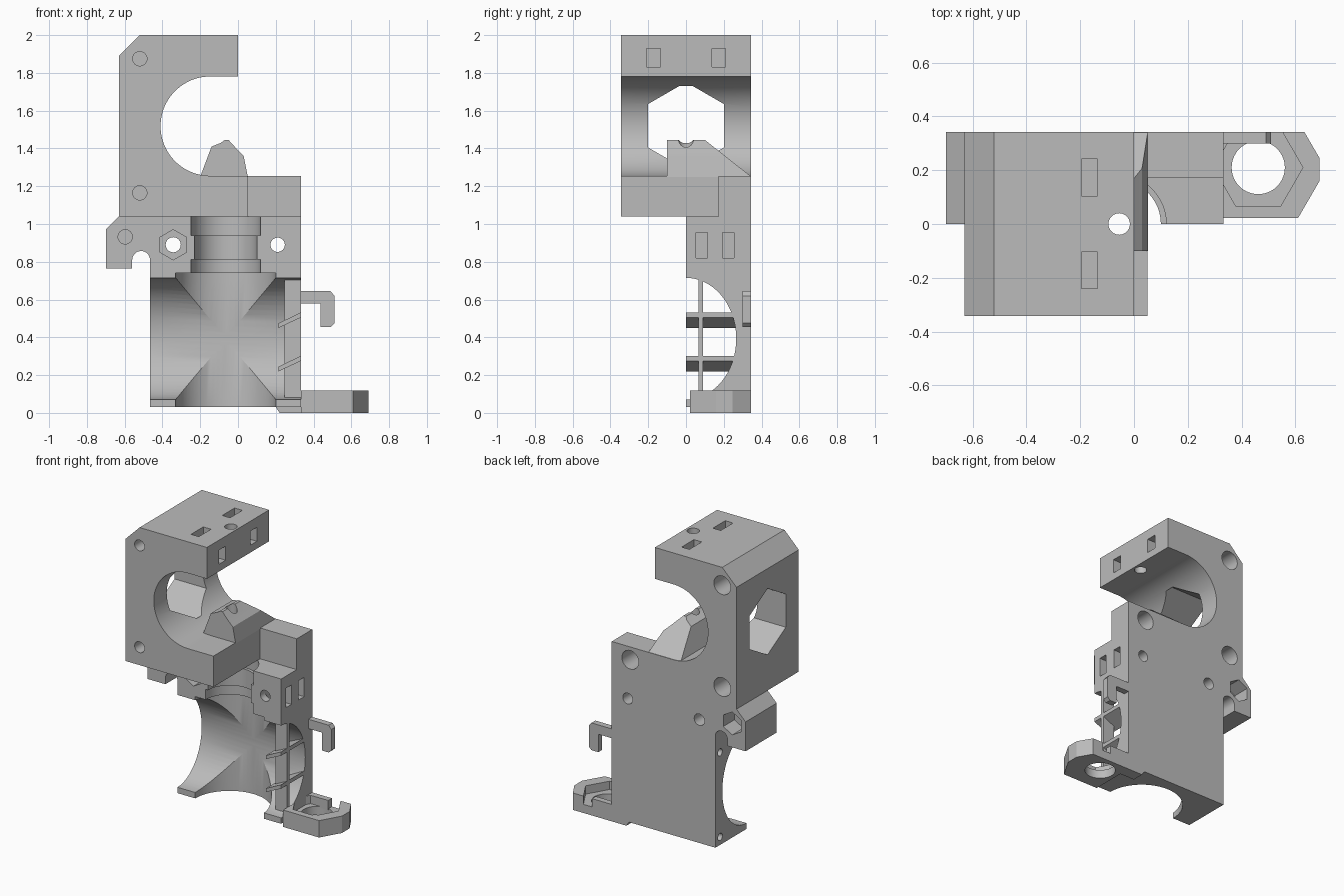
import bpy, bmesh, math
from mathutils import Vector

if "Cube" in bpy.data.objects:
    bpy.data.objects.remove(bpy.data.objects["Cube"])

grey = bpy.data.materials.new("plain grey")
grey.use_nodes = True
grey.diffuse_color = (0.5, 0.5, 0.5, 1)
grey.node_tree.nodes["Principled BSDF"].inputs["Base Color"].default_value = (0.5, 0.5, 0.5, 1)

# Maps (profile u, profile v, depth) to x, y, z for each extrusion axis
AXES = {"x": lambda u, v, d: (d, u, v),
        "y": lambda u, v, d: (u, d, v),
        "z": lambda u, v, d: (u, v, d)}


def prism(name, axis, profile, a, b):
    """Extrude a closed 2D profile along an axis from a to b."""
    bm = bmesh.new()
    place = AXES[axis]
    low = [bm.verts.new(place(u, v, a)) for u, v in profile]
    high = [bm.verts.new(place(u, v, b)) for u, v in profile]
    bm.faces.new(low)
    bm.faces.new(high)
    n = len(profile)
    for i in range(n):
        j = (i + 1) % n
        bm.faces.new((low[i], low[j], high[j], high[i]))
    bmesh.ops.recalc_face_normals(bm, faces=bm.faces)
    mesh = bpy.data.meshes.new(name)
    bm.to_mesh(mesh)
    bm.free()
    mesh.materials.append(grey)
    ob = bpy.data.objects.new(name, mesh)
    bpy.context.collection.objects.link(ob)
    return ob


def arc(cx, cy, rx, ry, start, end, n):
    angles = [math.radians(start + (end - start) * i / n) for i in range(n + 1)]
    return [(cx + rx * math.cos(t), cy + ry * math.sin(t)) for t in angles]


def ring(cx, cy, r, n=32, turn=0):
    return arc(cx, cy, r, r, turn, turn + 360, n)[:-1]


def rect(u0, u1, v0, v1):
    return [(u0, v0), (u1, v0), (u1, v1), (u0, v1)]


def combine(target, tool, operation):
    mod = target.modifiers.new("shape", "BOOLEAN")
    mod.operation = operation
    mod.solver = "EXACT"
    mod.object = tool
    bpy.context.view_layer.update()
    evaluated = target.evaluated_get(bpy.context.evaluated_depsgraph_get())
    mesh = bpy.data.meshes.new_from_object(evaluated)
    target.modifiers.clear()
    target.data = mesh
    bpy.data.objects.remove(tool)


def add(target, *args):
    combine(target, prism("piece", *args), "UNION")


def cut(target, *args):
    combine(target, prism("cutter", *args), "DIFFERENCE")


# Motor tower with its open round bore
body = prism("extruder_body", "y",
             [(-.63, 1.04), (.05, 1.04), (.05, 1.255)]
             + arc(-.147, 1.518, .263, .263, 270, 90, 40)
             + [(0, 1.781), (0, 2), (-.52, 2), (-.63, 1.89)], -.343, .343)

# Back plate with the hooked side ear
add(body, "y", [(-.467, .03), (.333, .03), (.333, 1.04), (-.63, 1.04), (-.7, .97),
                (-.7, .765), (-.56, .765)]
    + arc(-.513, .81, .047, .047, 180, 0, 12), 0, .343)
add(body, "y", rect(.04, .333, 1.03, 1.255), .172, .343)

# Filament guide: faceted hump that ramps down at the back
guide = prism("guide", "y", [(-.2, 1.25), (-.14, 1.41), (-.09, 1.43), (-.07, 1.445),
                             (-.05, 1.445), (.0, 1.39), (.03, 1.36), (.052, 1.25)], -.1, .343)
cut(guide, "x", [(.1, 1.445), (.35, 1.247), (.35, 1.5), (.1, 1.5)], -.4, .4)
combine(body, guide, "UNION")

# Crossed hollows for the hot end: upright barrel and sideways oval
AX = -.065
cut(body, "z", ring(AX, 0, .265, 64), -.05, .74)
cut(body, "x", arc(0, .393, .266, .322, 0, 360, 64)[:-1], -.6, .6)

# Grooved neck socket
for radius, z0, z1 in ((.185, .73, .812), (.165, .8, .945), (.185, .94, 1.04)):
    cut(body, "z", ring(AX, 0, radius, 48), z0, z1)

# Hexagonal window through the tower wall
cut(body, "x", ring(0, 1.52, .231, 6, 30), -.8, -.3)

# Screw holes, blind from the front with wide counterbores behind
for x, z in ((-.52, 1.875), (-.52, 1.165), (.19, 1.165)):
    cut(body, "y", ring(x, z, .038, 24), -.5, .16)
    cut(body, "y", ring(x, z, .065, 24), .2, .5)
cut(body, "y", ring(-.597, .932, .038, 24), -.1, .2)
cut(body, "y", ring(-.597, .932, .08, 6, 30), .22, .5)
cut(body, "y", ring(.21, .89, .038, 24), -.1, .5)
cut(body, "y", ring(-.343, .89, .04, 24), -.1, .5)
cut(body, "y", ring(-.343, .89, .08, 6, 30), -.1, .1)
for z in (.675, .085):
    cut(body, "x", ring(.29, z, .025, 16), -.6, -.38)

# Nut slots and filament hole
for y in (-.172, .173):
    cut(body, "z", rect(-.195, -.135, y - .068, y + .068), 1.83, 2.1)
    cut(body, "x", rect(y - .036, y + .036, 1.832, 1.93), -.165, .1)
for y in (.083, .224):
    cut(body, "x", rect(y - .03, y + .03, .82, .955), .17, .5)
cut(body, "z", ring(-.055, 0, .04, 24), .9, 2.1)

# Mounting foot with nut pocket
foot = prism("mounting_foot", "z", [(.333, .022), (.61, .022), (.69, .16), (.69, .245),
                                    (.633, .343), (.333, .343)], 0, .118)
add(foot, "y", [(.22, 0), (.34, 0), (.34, .118), (.28, .08), (.2, .03)], .26, .343)
cut(foot, "z", ring(.462, .21, .166, 6), .06, .2)
cut(foot, "z", ring(.462, .21, .099, 40), -.1, .2)
back_wall = prism("foot_back_wall", "z", rect(.335, .485, .302, .343), .05, .118)

# Cable hook
hook = prism("cable_hook", "y", [(.32, .645), (.49, .645), (.51, .62), (.51, .475), (.49, .455),
                                 (.437, .455), (.437, .58), (.32, .58)], .3, .343)

# Side grille: one upright and two sloping louvres
upright = prism("grille_upright", "x", rect(.066, .09, .06, .725), .245, .333)
louvres = []
for z in (.45, .22):
    louvres.append(prism("grille_louvre", "y", [(.215, z), (.333, z + .055), (.333, z + .082),
                                                (.215, z + .025)], 0, .262))

# Clean flat faces and smooth the round ones
for ob in [body, foot, back_wall, hook, upright] + louvres:
    bm = bmesh.new()
    bm.from_mesh(ob.data)
    bmesh.ops.remove_doubles(bm, verts=bm.verts, dist=.0002)
    bmesh.ops.dissolve_limit(bm, angle_limit=.01, verts=bm.verts, edges=bm.edges)
    bm.to_mesh(ob.data)
    bm.free()
    bpy.ops.object.select_all(action="DESELECT")
    ob.select_set(True)
    bpy.context.view_layer.objects.active = ob
    bpy.ops.object.shade_smooth_by_angle(angle=math.radians(25))
